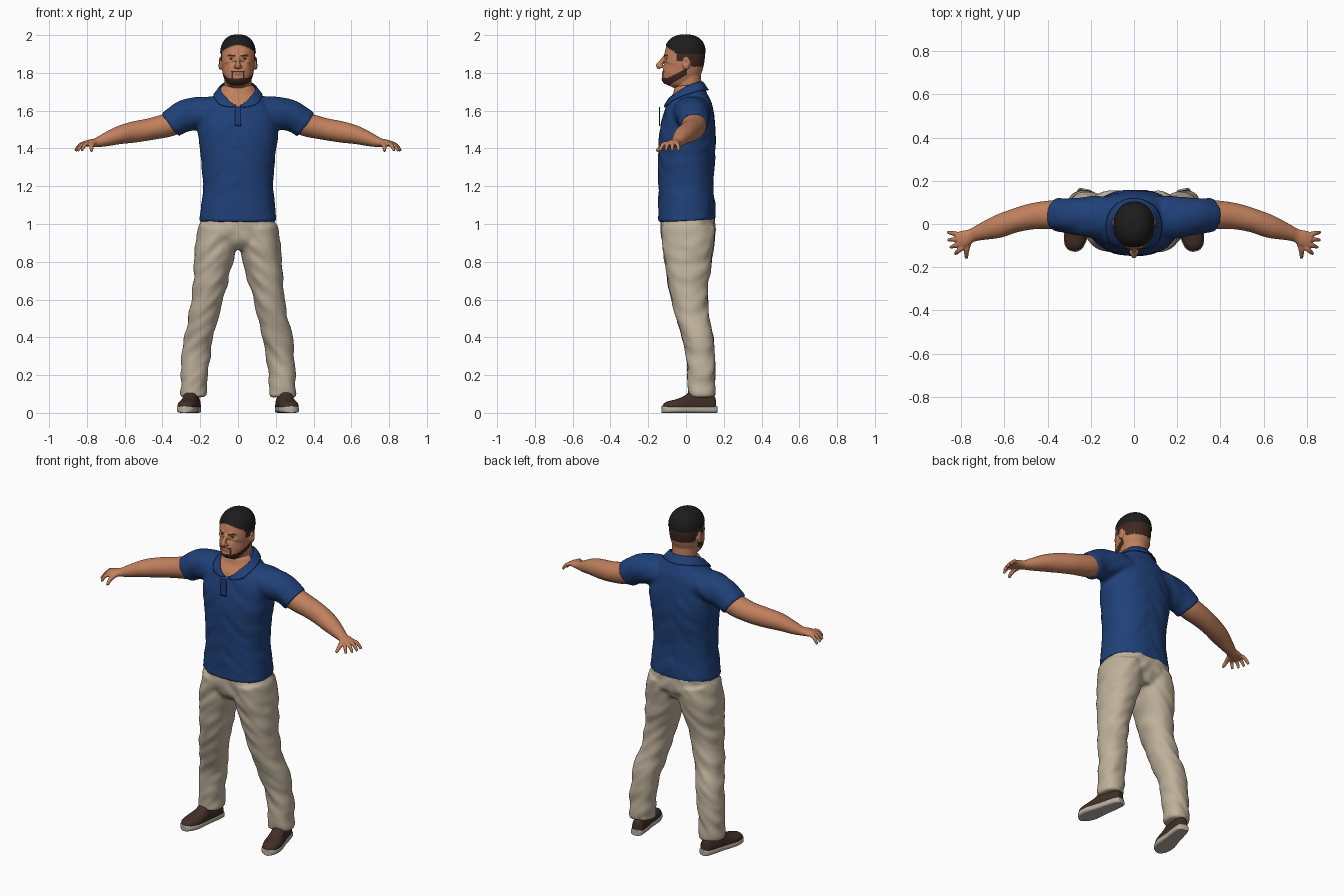
import bpy, bmesh, math
from mathutils import Vector, noise
from mathutils.bvhtree import BVHTree

if "Cube" in bpy.data.objects:
    bpy.data.objects.remove(bpy.data.objects["Cube"])

X, Y, Z = Vector((1, 0, 0)), Vector((0, 1, 0)), Vector((0, 0, 1))


def material(name, *rgb):
    m = bpy.data.materials.new(name)
    m.use_nodes = True
    m.diffuse_color = (*rgb, 1)
    bsdf = m.node_tree.nodes["Principled BSDF"]
    bsdf.inputs["Base Color"].default_value = (*rgb, 1)
    bsdf.inputs["Roughness"].default_value = 0.8
    return m


skin = material("skin", .53, .215, .11)
blue = material("shirt blue", .014, .052, .19)
khaki = material("trouser khaki", .52, .44, .33)
black = material("hair black", .012, .012, .013)
stubble = material("beard brown", .05, .022, .014)
lip = material("lip", .36, .12, .075)
leather = material("shoe brown", .055, .028, .02)
rubber = material("sole", .48, .43, .36)
white = material("eye white", .6, .55, .5)
iris = material("iris", .03, .015, .01)


def dense(rows, k=5):
    """Smoothly interpolate the cross-section rows."""
    out, last = [], len(rows) - 1
    for i in range(last):
        a, b, c, d = [Vector(rows[min(max(j, 0), last)]) for j in range(i - 1, i + 3)]
        for s in range(k):
            t = s / k
            out.append((b * 2 + (c - a) * t + (a * 2 - b * 5 + c * 4 - d) * t * t
                        + (b * 3 - a - c * 3 + d) * t ** 3) * .5)
    return out + [Vector(rows[last])]


def tube(bm, rows, ref, power=2, side=1, n=32, floor=-1):
    """Loft rows of (x, y, z, half width, half depth); depth lies along ref."""
    rows = dense(rows)
    pts = [Vector(r[:3]) for r in rows]
    rings = []
    for i, r in enumerate(rows):
        t = (pts[min(i + 1, len(pts) - 1)] - pts[max(i - 1, 0)]).normalized()
        b = (ref - t * ref.dot(t)).normalized()
        a = t.cross(b)
        ring = []
        for j in range(n):
            u = math.tau * j / n
            cu, su = [math.copysign(abs(f(u)) ** (2 / power), f(u)) for f in (math.cos, math.sin)]
            p = pts[i] + a * r[3] * cu + b * r[4] * su
            ring.append(bm.verts.new((p.x * side, p.y, max(p.z, floor))))
        rings.append(ring)
    for p, q in zip(rings, rings[1:]):
        for j in range(n):
            bm.faces.new((p[j - 1], p[j], q[j], q[j - 1]))
    bm.faces.new(rings[0])
    bm.faces.new(rings[-1])


def ball(bm, centre, size):
    vs = bmesh.ops.create_uvsphere(bm, u_segments=20, v_segments=12, radius=1)["verts"]
    for v in vs:
        v.co = Vector([c + s * k for c, s, k in zip(centre, size, v.co)])


def finish(name, bm, mats, voxel=0, smooth=5, folds=0):
    """Make the object, fusing its shells into one skin when voxel is set."""
    bmesh.ops.recalc_face_normals(bm, faces=bm.faces)
    me = bpy.data.meshes.new(name)
    bm.to_mesh(me)
    bm.free()
    ob = bpy.data.objects.new(name, me)
    bpy.context.scene.collection.objects.link(ob)
    if voxel:
        r = ob.modifiers.new("fuse", "REMESH")
        r.mode, r.voxel_size = "VOXEL", voxel
        s = ob.modifiers.new("soften", "SMOOTH")
        s.factor, s.iterations = .5, smooth
        bpy.context.view_layer.update()
        dg = bpy.context.evaluated_depsgraph_get()
        me = bpy.data.meshes.new_from_object(ob.evaluated_get(dg))
        ob.modifiers.clear()
        ob.data = me
        me.name = name
    if folds:
        normals = [v.normal.copy() for v in me.vertices]
        for v, nrm in zip(me.vertices, normals):
            x, y, z = v.co
            v.co += nrm * folds * noise.noise(Vector((x * 9, y * 9, z * 17 + abs(x) * 14)))
    me.materials.clear()
    for m in mats:
        me.materials.append(m)
    me.shade_smooth()
    me.set_sharp_from_angle(angle=math.radians(50))
    return ob


# Shirt: body and sleeves fused, with an open neck in skin colour
bm = bmesh.new()
tube(bm, [(0, .005, 1.015, .207, .153), (0, .003, 1.1, .196, .15), (0, 0, 1.22, .186, .146),
          (0, .003, 1.35, .196, .15), (0, .008, 1.47, .212, .15), (0, .015, 1.57, .205, .135),
          (0, .02, 1.64, .165, .118), (0, .02, 1.69, .115, .09), (0, .015, 1.735, .08, .075)], Y, 2.3)
for side in (1, -1):
    tube(bm, [(.06, .03, 1.585, .1, .085), (.17, .03, 1.59, .1, .087), (.27, .036, 1.575, .086, .085),
              (.325, .04, 1.55, .08, .08), (.36, .042, 1.525, .079, .078)], Z, 2, side)
shirt = finish("shirt", bm, [blue, skin], .008, 8, .005)
for p in shirt.data.polygons:
    x, y, z = p.center
    p.material_index = int(y < 0 and abs(x) < 1.9 * (z - 1.62))
surface = BVHTree.FromPolygons([v.co for v in shirt.data.vertices],
                               [p.vertices[:] for p in shirt.data.polygons])


def drape(name, point, nu, nv, mat, gap):
    """Lay a cloth sheet just above the shirt."""
    bm = bmesh.new()
    grid = []
    for i in range(nu + 1):
        grid.append([])
        for j in range(nv + 1):
            p = Vector(point(i / nu, j / nv))
            hit, nrm, _, _ = surface.find_nearest(p)
            if (p - hit).dot(nrm) < gap:
                p = hit + nrm * gap
            grid[i].append(bm.verts.new(p))
    for i in range(nu):
        for j in range(nv):
            bm.faces.new((grid[i][j], grid[i + 1][j], grid[i + 1][j + 1], grid[i][j + 1]))
    ob = finish(name, bm, [mat])
    s = ob.modifiers.new("thickness", "SOLIDIFY")
    s.thickness, s.offset = .006, 0


def collar_point(u, v):
    a = math.radians(172) * (2 * u - 1)
    f = (1 - math.cos(a)) / 2
    flap = v * min(1, (math.pi - abs(a)) / .9)
    return ((.086 + .034 * flap) * math.sin(a),
            .008 + (.08 + .03 * flap) * math.cos(a) - .03 * f ** 3,
            1.752 - .127 * f * f - .043 * flap)


drape("collar", collar_point, 64, 5, blue, .007)
drape("placket", lambda u, v: (.034 * u - .017, -.14, 1.62 - .1 * v), 4, 10, blue, .002)

# Trousers: hips and two legs fused
bm = bmesh.new()
tube(bm, [(0, .012, 1.06, .19, .138), (0, .012, 1, .2, .146), (0, .012, .93, .2, .142),
          (0, .018, .87, .12, .1)], Y, 2.3)
for side in (1, -1):
    tube(bm, [(.1, .012, .98, .108, .143), (.115, .012, .88, .112, .136), (.135, .012, .78, .1, .122),
              (.155, .014, .65, .086, .1), (.185, .036, .5, .077, .087), (.212, .068, .38, .077, .08),
              (.228, .08, .25, .073, .074), (.235, .083, .085, .069, .071)], Y, 2.2, side)
finish("trousers", bm, [khaki], .009, 6, .009)

# Shoes: one outline of (distance, half width, height) serves sole and upper
outline = [(0, .018, .07), (.04, .034, .09), (.25, .042, .11), (.42, .045, .125), (.58, .051, .092),
           (.74, .055, .073), (.9, .045, .062), (.97, .029, .052), (1, .012, .04)]
heel, toe = Vector((.226, .163, 0)), Vector((.284, -.127, 0))
for side, label in ((1, "left"), (-1, "right")):
    spots = [(heel.lerp(toe, s), w, h) for s, w, h in outline]
    bm = bmesh.new()
    tube(bm, [(c.x, c.y, .018, w, .018) for c, w, h in spots], Z, 4, side)
    finish(label + "_sole", bm, [rubber])
    bm = bmesh.new()
    tube(bm, [(c.x, c.y * .96, .034, w * .94, h - .034) for c, w, h in spots], Z, 2.3, side, floor=.03)
    finish(label + "_shoe", bm, [leather])

# Arms with hands: forearm, palm, four fingers and a thumb fused
tips = [(.862, -.038), (.86, -.074), (.85, -.108), (.828, -.138)]
for side, label in ((1, "left"), (-1, "right")):
    bm = bmesh.new()
    tube(bm, [(.28, .04, 1.56, .06, .058), (.36, .043, 1.527, .067, .063), (.46, .037, 1.503, .061, .058),
              (.55, .016, 1.487, .055, .056), (.63, -.012, 1.47, .053, .048), (.71, -.038, 1.443, .038, .034),
              (.75, -.053, 1.431, .031, .024), (.785, -.068, 1.428, .039, .019),
              (.818, -.079, 1.424, .038, .014)], Z, 2, side)
    for i, (x, y) in enumerate(tips):
        base = Vector((.805 - .004 * i, -.049 - .02 * i, 1.426))
        end = Vector((x, y, 1.386))
        knuckle = base.lerp(end, .55) + Z * .014
        tube(bm, [(*base, .011, .012), (*knuckle, .011, .011), (*end, .0075, .008)], Z, 2, side, 12)
    tube(bm, [(.765, -.08, 1.425, .016, .014), (.775, -.122, 1.412, .013, .013),
              (.775, -.158, 1.386, .008, .009)], Z, 2, side, 12)
    finish(label + "_arm", bm, [skin], .0048, 3)

# Head: skull, neck, nose and ears fused
bm = bmesh.new()
tube(bm, [(0, -.085, 1.73, .03, .034), (0, -.075, 1.75, .055, .061), (0, -.052, 1.78, .074, .086),
          (0, -.022, 1.82, .085, .103), (0, -.01, 1.87, .09, .108), (0, -.005, 1.915, .089, .105),
          (0, -.004, 1.952, .08, .095), (0, -.004, 1.98, .06, .072), (0, -.004, 1.997, .03, .036)], Y, 2.15)
tube(bm, [(0, .02, 1.62, .078, .075), (0, .016, 1.7, .071, .069), (0, .012, 1.8, .07, .066),
          (0, .01, 1.85, .06, .06)], Y)
tube(bm, [(0, -.112, 1.885, .009, .01), (0, -.13, 1.858, .011, .013), (0, -.145, 1.838, .014, .015),
          (0, -.134, 1.826, .013, .009)], Y, n=16)
for side in (1, -1):
    ball(bm, (side * .013, -.131, 1.833), (.009, .011, .008))
    ball(bm, (side * .094, .002, 1.85), (.011, .021, .034))
head = finish("head", bm, [skin, black, stubble, lip], .004, 4)

# Sculpt sockets, brows, cheeks, lips, chin and ear hollows: spot, radius, push along y or x
dents = [((.035, -.105, 1.874), .016, Y * .009), ((.03, -.11, 1.893), .014, Y * -.006),
         ((.052, -.1, 1.85), .018, Y * -.004), ((0, -.135, 1.795), .013, Y * -.005),
         ((0, -.135, 1.781), .008, Y * .004), ((0, -.137, 1.76), .018, Y * -.006),
         ((.105, -.002, 1.856), .012, X * -.008)]
for v in head.data.vertices:
    s = math.copysign(1, v.co.x)
    q = Vector((abs(v.co.x), v.co.y, v.co.z))
    for spot, radius, push in dents:
        q += push * math.exp(-((q - Vector(spot)).length / radius) ** 2)
    v.co = (q.x * s, q.y, q.z)


def head_colour(x, y, z):
    x = abs(x)
    if z > (1.905 if y > -.06 else 1.945 - 5 * x * x):
        return 1
    if x < .094 and ((y > .025 and z > 1.832) or (x > .06 and -.05 < y <= .025 and z > 1.862)):
        return 2
    jaw = y < .005 and 1.728 + .6 * (y + .1) < z < 1.772 + .5 * max(0, y + .1)
    moustache = x < .034 and 1.804 < z < 1.811 and y < -.1
    goatee = .028 < x < .036 and 1.765 < z < 1.811 and y < -.1
    brow = .014 < x < .056 and abs(z - 1.893 + .15 * abs(x - .04)) < .0042 and y < -.06
    if jaw or moustache or goatee or brow:
        return 2
    return 3 if x < .024 and 1.787 < z < 1.799 and y < -.1 else 0


hair = set()
for p in head.data.polygons:
    p.material_index = head_colour(*p.center)
    if p.material_index == 1:
        hair.update(p.vertices)
shift = {i: head.data.vertices[i].normal * .005 for i in hair}
for i, d in shift.items():
    head.data.vertices[i].co += d

# Eyes
for side, label in ((1, "left"), (-1, "right")):
    bm = bmesh.new()
    ball(bm, (side * .035, -.095, 1.875), (.013, .011, .0055))
    finish(label + "_eye", bm, [white])
    bm = bmesh.new()
    ball(bm, (side * .035, -.104, 1.875), (.005, .0035, .005))
    finish(label + "_iris", bm, [iris])
